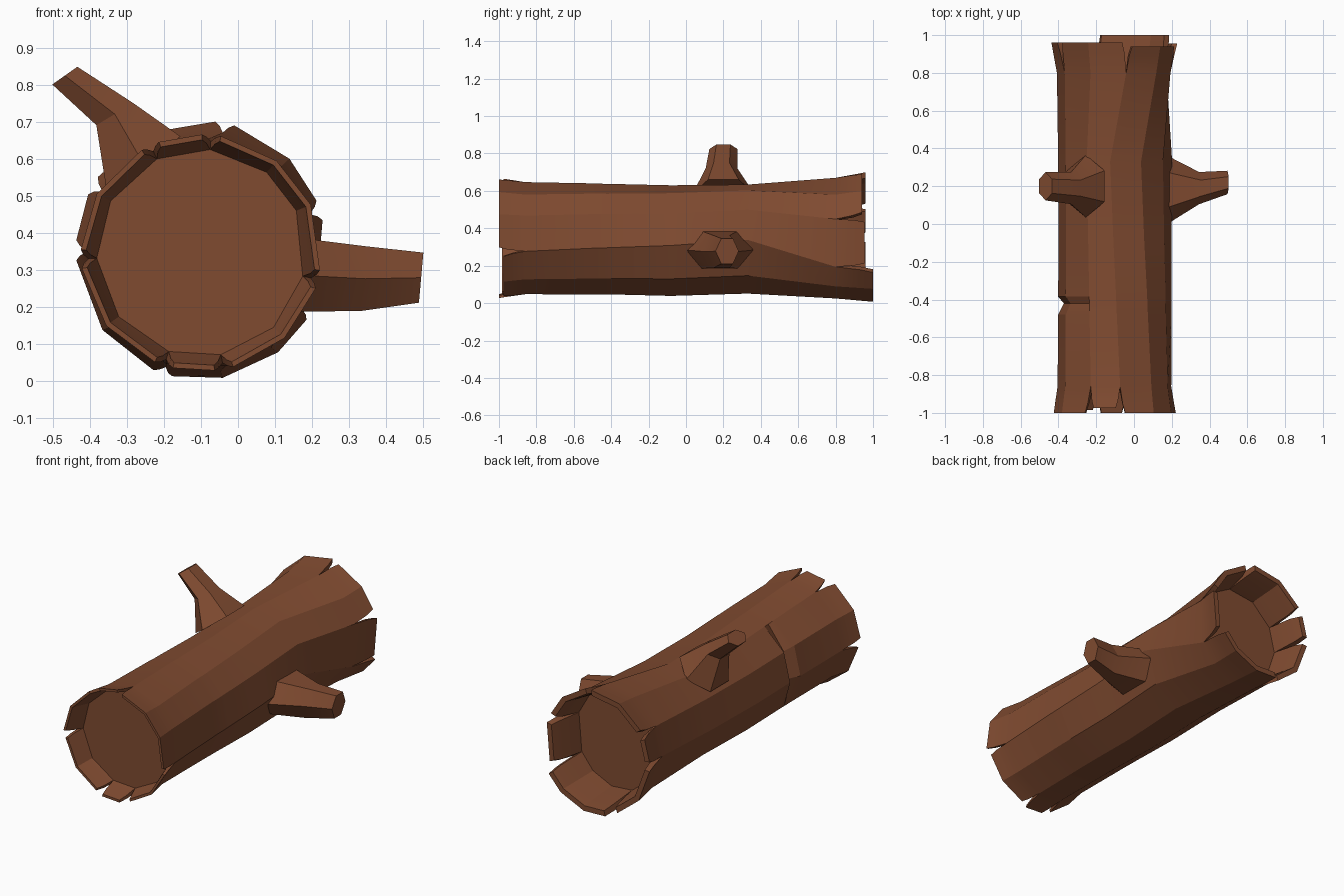
import bpy, bmesh, math
from mathutils import Vector

if "Cube" in bpy.data.objects:
    bpy.data.objects.remove(bpy.data.objects["Cube"])

bark = bpy.data.materials.new("brown bark")
bark.diffuse_color = (0.215, 0.07, 0.03, 1)
bark.use_nodes = True
bark.node_tree.nodes["Principled BSDF"].inputs["Base Color"].default_value = bark.diffuse_color

N = 11
# corner angles of the trunk at front, middle and back
FRONT = [85, 51, 24, -13, -46, -79, -108, -142, -177, -210, -245]
MID = [95, 63, 33, 0, -40, -75, -108, -142, -177, -210, -240]
BACK = [79, 45, 18, -28, -52, -80, -108, -142, -180, -210, -245]


def lerp(a, b, t):
    return [p + (q - p) * t for p, q in zip(a, b)]


def pt(y, ang, rx, rz, cz):
    a = math.radians(ang)
    return Vector((-0.1 + rx * math.cos(a), y, cz + rz * math.sin(a)))


def finish(name, bm):
    bmesh.ops.remove_doubles(bm, verts=bm.verts, dist=0.0005)
    bmesh.ops.recalc_face_normals(bm, faces=bm.faces)
    me = bpy.data.meshes.new(name)
    bm.to_mesh(me)
    bm.free()
    me.materials.append(bark)
    ob = bpy.data.objects.new(name, me)
    bpy.context.collection.objects.link(ob)
    bpy.ops.object.select_all(action='DESELECT')
    ob.select_set(True)
    bpy.context.view_layer.objects.active = ob
    bpy.ops.object.shade_smooth_by_angle(angle=math.radians(22))
    return ob


def face(bm, pts):
    bm.faces.new([bm.verts.new(p) for p in pts])


def jagged_end(bm, angs, base, tip, lens, splits, cap_y, inner):
    """Broken rim of wall segments with notches at the split corners, closed by a recessed cap.
    base and tip are (y, rx, rz, cz)."""
    for j in range(N):
        a0 = angs[j]
        a1 = angs[j + 1] if j < N - 1 else angs[0] - 360
        s0, s1 = j in splits, (j + 1) % N in splits
        outer, inside = [], []
        for t, shift in ((0, 0), (0.65, 2.2), (1, 4.5)):
            y = base[0] + (lens[j] - base[0]) * t
            rx, rz, cz = lerp(base[1:], tip[1:], t)
            b0, b1 = a0 - shift * s0, a1 + shift * s1
            k = inner + 0.03 * t
            yi = cap_y if t == 0 else y
            outer.append([pt(y, b, rx, rz, cz) for b in (b0, b1)])
            inside.append([pt(yi, b, rx * k, rz * k, cz) for b in (b0, b1)])
        for i in range(2):
            for wall in (outer, inside):
                face(bm, (wall[i][0], wall[i][1], wall[i + 1][1], wall[i + 1][0]))
            for side, cut in ((0, s0), (1, s1)):
                if cut:
                    face(bm, (outer[i][side], outer[i + 1][side],
                              inside[i + 1][side], inside[i][side]))
        face(bm, (outer[2][0], outer[2][1], inside[2][1], inside[2][0]))
    face(bm, [pt(cap_y, a, base[1] * inner, base[2] * inner, base[3]) for a in angs])


# trunk: rings of (y, rx, rz, cz, angles, crack depth)
bm = bmesh.new()
rows = [
    (-0.86, 0.305, 0.303, 0.345, FRONT, 0),
    (-0.48, 0.302, 0.300, 0.340, lerp(FRONT, MID, 0.33), 0),
    (-0.42, 0.302, 0.299, 0.338, lerp(FRONT, MID, 0.38), 0.10),
    (-0.385, 0.302, 0.299, 0.338, lerp(FRONT, MID, 0.40), 0),
    (-0.08, 0.300, 0.300, 0.330, lerp(FRONT, MID, 0.68), 0),
    (0.33, 0.302, 0.297, 0.338, MID, 0),
    (0.80, 0.308, 0.328, 0.348, BACK, 0),
]
rings = []
for y, rx, rz, cz, angs, crack in rows:
    rings.append([pt(y, a, rx * (1 - crack * (j in (8, 9))),
                     rz * (1 - crack * (j in (8, 9))), cz) for j, a in enumerate(angs)])
for p, q in zip(rings, rings[1:]):
    for j in range(N):
        k = (j + 1) % N
        face(bm, (p[j], p[k], q[k], q[j]))

# jagged hollow ends
jagged_end(bm, FRONT, rows[0][:4], (-1, 0.325, 0.320, 0.345),
           [-1, -1, -1, -0.975, -0.975, -1, -0.985, -0.985, -1, -1, -0.975],
           {0, 3, 5, 6, 8, 10}, -0.88, 0.925)
jagged_end(bm, BACK, rows[-1][:4], (1, 0.338, 0.350, 0.352),
           [0.94, 0.94, 0.955, 1, 1, 1, 0.96, 0.96, 0.96, 0.96, 0.96],
           {0, 2, 3, 6, 8, 9}, 0.76, 0.88)
finish("hollow_log", bm)


# branch stubs: hexagonal rings of (centre, half-axis across, half-axis along y)
def branch(name, secs):
    bm = bmesh.new()
    loops = []
    for c, u, v in secs:
        c, u, v = Vector(c), Vector(u), Vector((0, v, 0))
        loops.append([c + u * math.sin(math.tau * i / 6) * 1.15 + v * math.cos(math.tau * i / 6)
                      for i in range(6)])
    for p, q in zip(loops, loops[1:]):
        for i in range(6):
            k = (i + 1) % 6
            face(bm, (p[i], p[k], q[k], q[i]))
    face(bm, loops[0])
    face(bm, loops[-1])
    finish(name, bm)


branch("right_branch", [
    ((0.16, 0.18, 0.285), (0.01, 0, 0.100), 0.19),
    ((0.345, 0.19, 0.275), (0.01, 0, 0.087), 0.085),
    ((0.495, 0.22, 0.278), (0.006, 0, 0.068), 0.062)])
branch("left_branch", [
    ((-0.255, 0.2, 0.585), (0.10, 0, 0.075), 0.165),
    ((-0.333, 0.19, 0.72), (0.05, 0, 0.030), 0.085),
    ((-0.468, 0.2, 0.824), (0.034, 0, 0.024), 0.075)])
